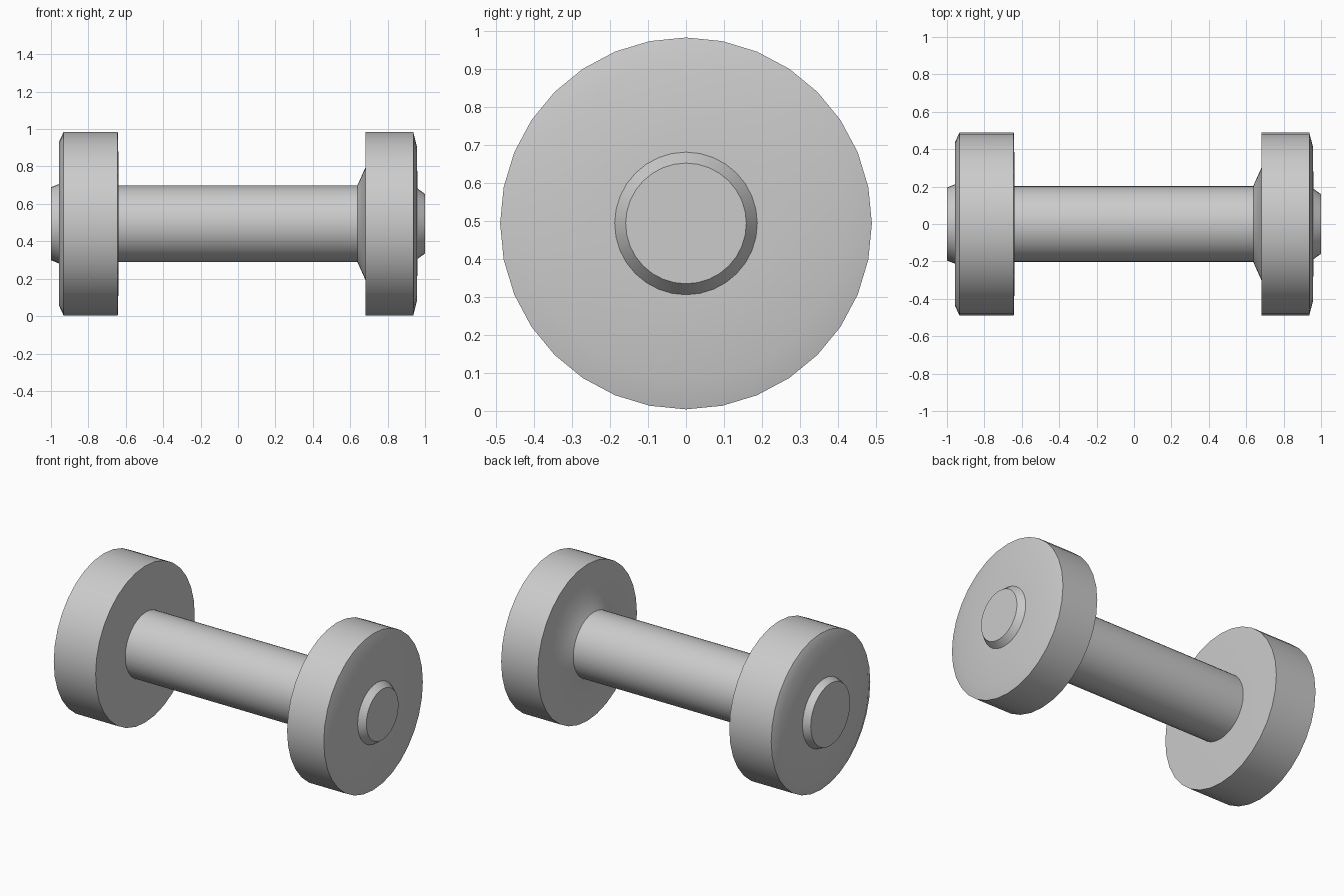
import bpy, bmesh
from math import radians, sin, cos, tau

if "Cube" in bpy.data.objects:
    bpy.data.objects.remove(bpy.data.objects["Cube"])

SIDES = 32
AXIS_Z = 0.494  # height of the dumbbell's long axis


def lathe(name, profile):
    """Spin (x, radius) points round the x axis; radius 0 closes an end."""
    bm = bmesh.new()
    rings = []
    for x, r in profile:
        if r == 0:
            rings.append(None)
        else:
            rings.append([bm.verts.new((x, r * sin(tau * i / SIDES), r * cos(tau * i / SIDES)))
                          for i in range(SIDES)])
    for a, b in zip(rings, rings[1:]):
        if a is None or b is None:
            bm.faces.new(a or b)
            continue
        for i in range(SIDES):
            j = (i + 1) % SIDES
            bm.faces.new((a[i], a[j], b[j], b[i]))
    bmesh.ops.recalc_face_normals(bm, faces=bm.faces)
    # open shells: make sure the normals face away from the axis
    side = max(bm.faces, key=lambda f: abs(f.normal.yz.dot(f.calc_center_median().yz)))
    if side.normal.yz.dot(side.calc_center_median().yz) < 0:
        bmesh.ops.reverse_faces(bm, faces=bm.faces)
    mesh = bpy.data.meshes.new(name)
    bm.to_mesh(mesh)
    bm.free()
    obj = bpy.data.objects.new(name, mesh)
    obj.location.z = AXIS_Z
    bpy.context.collection.objects.link(obj)
    bpy.context.view_layer.objects.active = obj
    bpy.ops.object.select_all(action='DESELECT')
    obj.select_set(True)
    bpy.ops.object.shade_smooth_by_angle(angle=radians(30))
    return obj


# Handle bar between the weights
lathe("handle", [(-0.638, 0.204), (0.638, 0.204)])

# Left weight: flat inner face, bevelled outer rim
lathe("left_weight", [(-0.638, 0.204), (-0.638, 0.30), (-0.643, 0.49),
                      (-0.933, 0.49), (-0.956, 0.44), (-0.956, 0.213)])

# Right weight: conical collar on the inner face, shallow bevel outside
lathe("right_weight", [(0.638, 0.204), (0.681, 0.30), (0.683, 0.49),
                       (0.937, 0.49), (0.956, 0.415), (0.96, 0.188)])

# Tapered end caps
lathe("left_cap", [(-0.956, 0.213), (-1.0, 0.195), (-1.0, 0)])
lathe("right_cap", [(0.96, 0.188), (1.0, 0.159), (1.0, 0)])
